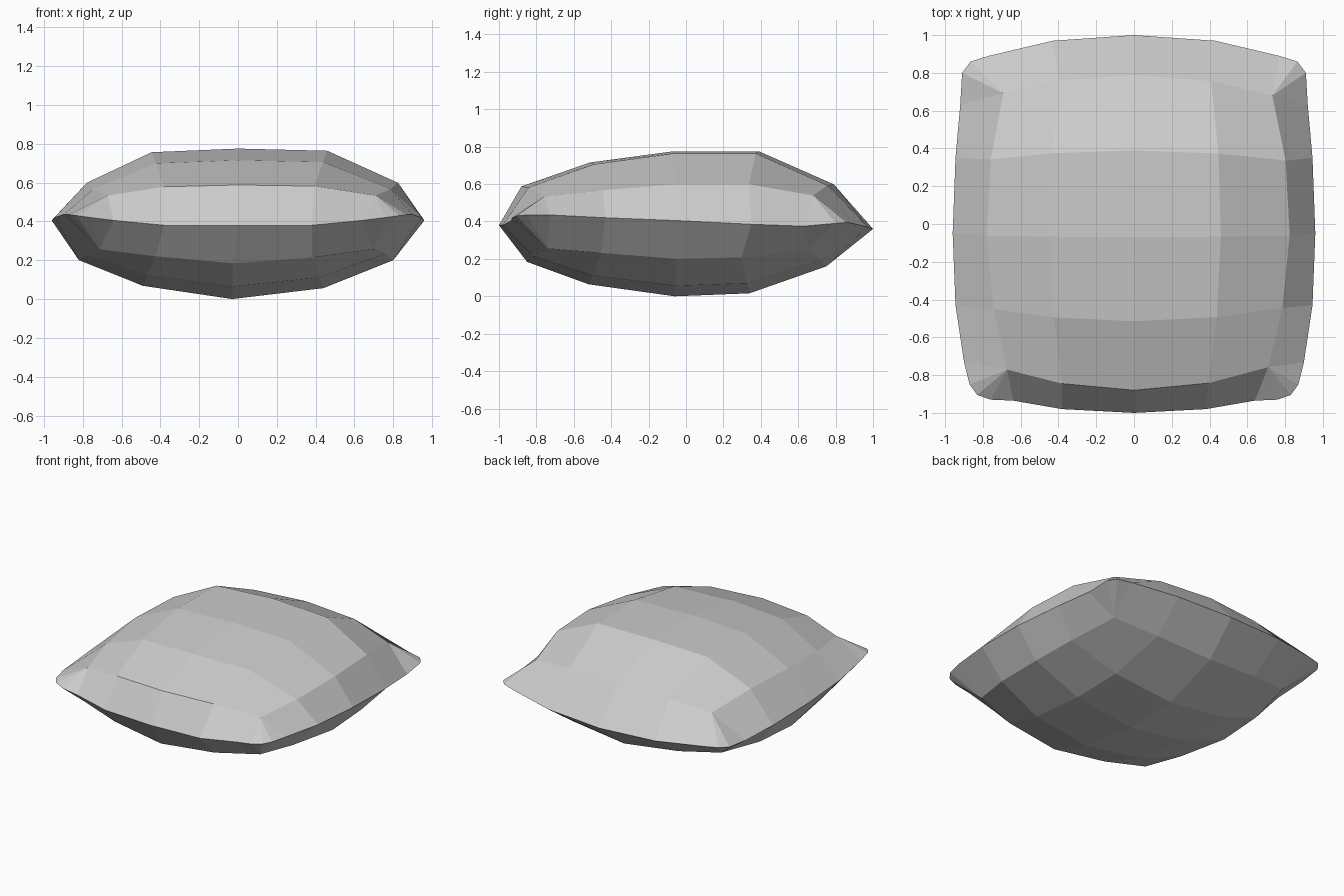
import bpy, bmesh

if "Cube" in bpy.data.objects:
    bpy.data.objects.remove(bpy.data.objects["Cube"])

# Right half of the seam, front centre round to back centre:
# x, y, z and the step of the panel border it joins
SEAM = [
    (0, -1, .38, 0), (.38, -.98, .38, 1),
    (.64, -.935, .405, 2), (.76, -.93, .42, 2), (.83, -.905, .43, 2),
    (.87, -.85, .435, 2), (.90, -.73, .435, 2),
    (.945, -.43, .42, 3), (.96, -.05, .405, 4), (.945, .35, .385, 5),
    (.92, .63, .375, 6), (.91, .80, .39, 6), (.865, .86, .395, 6), (.77, .89, .39, 6),
    (.43, .97, .37, 7), (0, 1, .36, 8),
]
# Right half of the panel border as (column, row)
BORDER = [(2, 0), (3, 0), (4, 0), (4, 1), (4, 2), (4, 3), (4, 4), (3, 4), (2, 4)]

bm = bmesh.new()
seam = {1: [bm.verts.new(p[:3]) for p in SEAM]}
seam[-1] = [v if i in (0, len(SEAM) - 1) else bm.verts.new((-v.co.x, v.co.y, v.co.z))
            for i, v in enumerate(seam[1])]


def panel(cols, rows, height, col_puff, row_puff):
    """5 x 5 puffed panel, bridged and fanned out to the seam."""
    grid = {}
    for i, x in enumerate(cols):
        for j, y in enumerate(rows):
            puff = col_puff[i] * row_puff[j]
            if i in (0, 4) and j in (0, 4):
                puff += .09
            grid[i, j] = bm.verts.new((x * (1 - .13 * (y / .85) ** 2),
                                       y * (1 - .13 * (x / .8) ** 2),
                                       .4 + height * puff))
    for i in range(4):
        for j in range(4):
            bm.faces.new([grid[i, j], grid[i + 1, j], grid[i + 1, j + 1], grid[i, j + 1]])
    for side, ring in seam.items():
        for k in range(len(SEAM) - 1):
            corners = [ring[k], ring[k + 1]]
            for step in sorted({SEAM[k][3], SEAM[k + 1][3]}, reverse=True):
                c, r = BORDER[step]
                corners.append(grid[c if side == 1 else 4 - c, r])
            bm.faces.new(corners)


# Upper panel
panel((-.78, -.445, 0, .46, .825), (-.88, -.515, -.07, .39, .79), .375,
      (.53, .95, 1, .97, .53), (.50, .84, 1, 1, .53))
# Lower panel
panel((-.82, -.49, -.03, .44, .80), (-.85, -.52, -.06, .34, .75), -.4,
      (.50, .83, 1, .86, .50), (.54, .84, 1, .96, .60))

bmesh.ops.recalc_face_normals(bm, faces=bm.faces)
mesh = bpy.data.meshes.new("cushion")
bm.to_mesh(mesh)
bm.free()
cushion = bpy.data.objects.new("cushion", mesh)
bpy.context.collection.objects.link(cushion)
